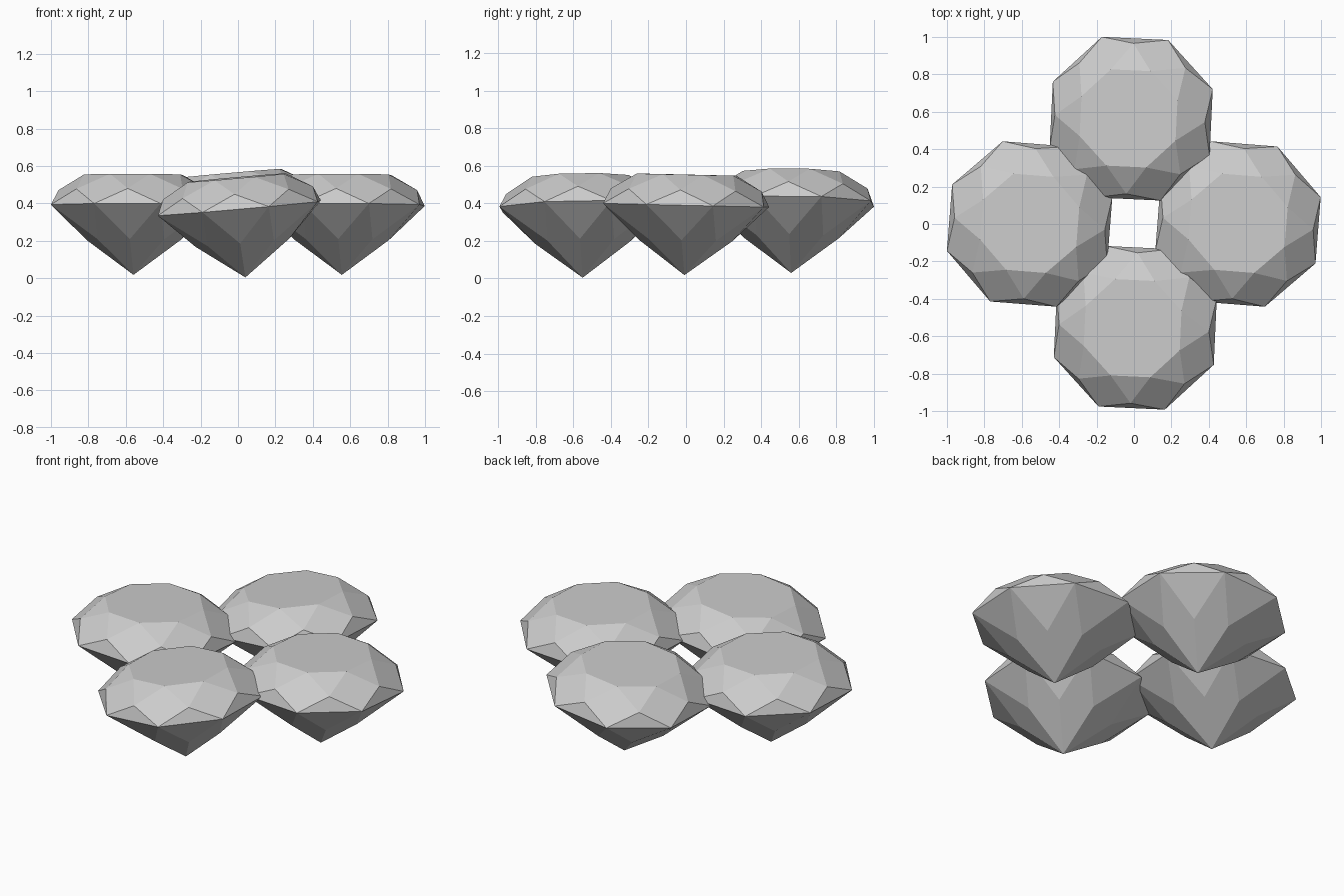
import bpy, bmesh
from math import cos, sin, pi, radians

if "Cube" in bpy.data.objects:
    bpy.data.objects.remove(bpy.data.objects["Cube"])

SIDES = 8
R = 0.465                      # girdle radius
TABLE = 0.6 * R                # table radius
CROWN, PAVILION = 0.35 * R, 0.8 * R
KITE = 1 / cos(pi / SIDES)     # keeps the kite facets flat


def ring(bm, radius, z, offset):
    return [bm.verts.new((radius * cos(2 * pi * (i + offset) / SIDES),
                          radius * sin(2 * pi * (i + offset) / SIDES), z))
            for i in range(SIDES)]


def make_gem(name, location, tilt_x, tilt_y, turn):
    bm = bmesh.new()
    tip = bm.verts.new((0, 0, -PAVILION))
    low = ring(bm, R / 2 * KITE, -PAVILION / 2, 1.0)
    girdle = ring(bm, R, 0, 0.5)
    high = ring(bm, (R + TABLE) / 2 * KITE, CROWN / 2, 1.0)
    table = ring(bm, TABLE, CROWN, 0.5)
    bm.faces.new(table)
    for i in range(SIDES):
        j = (i + 1) % SIDES
        # crown: girdle triangle, kite, star triangle
        bm.faces.new((girdle[i], girdle[j], high[i]))
        bm.faces.new((girdle[j], high[j], table[j], high[i]))
        bm.faces.new((high[i], table[j], table[i]))
        # pavilion: girdle triangle, long kite down to the tip
        bm.faces.new((girdle[j], girdle[i], low[i]))
        bm.faces.new((girdle[j], low[i], tip, low[j]))
    bmesh.ops.recalc_face_normals(bm, faces=bm.faces)
    mesh = bpy.data.meshes.new(name)
    bm.to_mesh(mesh)
    bm.free()
    gem = bpy.data.objects.new(name, mesh)
    gem.location = location
    gem.rotation_euler = [radians(a) for a in (tilt_x, tilt_y, turn)]
    bpy.context.collection.objects.link(gem)


# four cut gems arranged in a cross, each slightly tilted
make_gem("left_gem", (-0.558, 0, 0.39), -1.3, 0, -4.5)
make_gem("right_gem", (0.556, 0, 0.39), -1.3, 0, -4.5)
make_gem("front_gem", (0.007, -0.555, 0.375), 1.0, -5, -2.7)
make_gem("back_gem", (-0.015, 0.563, 0.40), -0.3, -5, -2.7)
